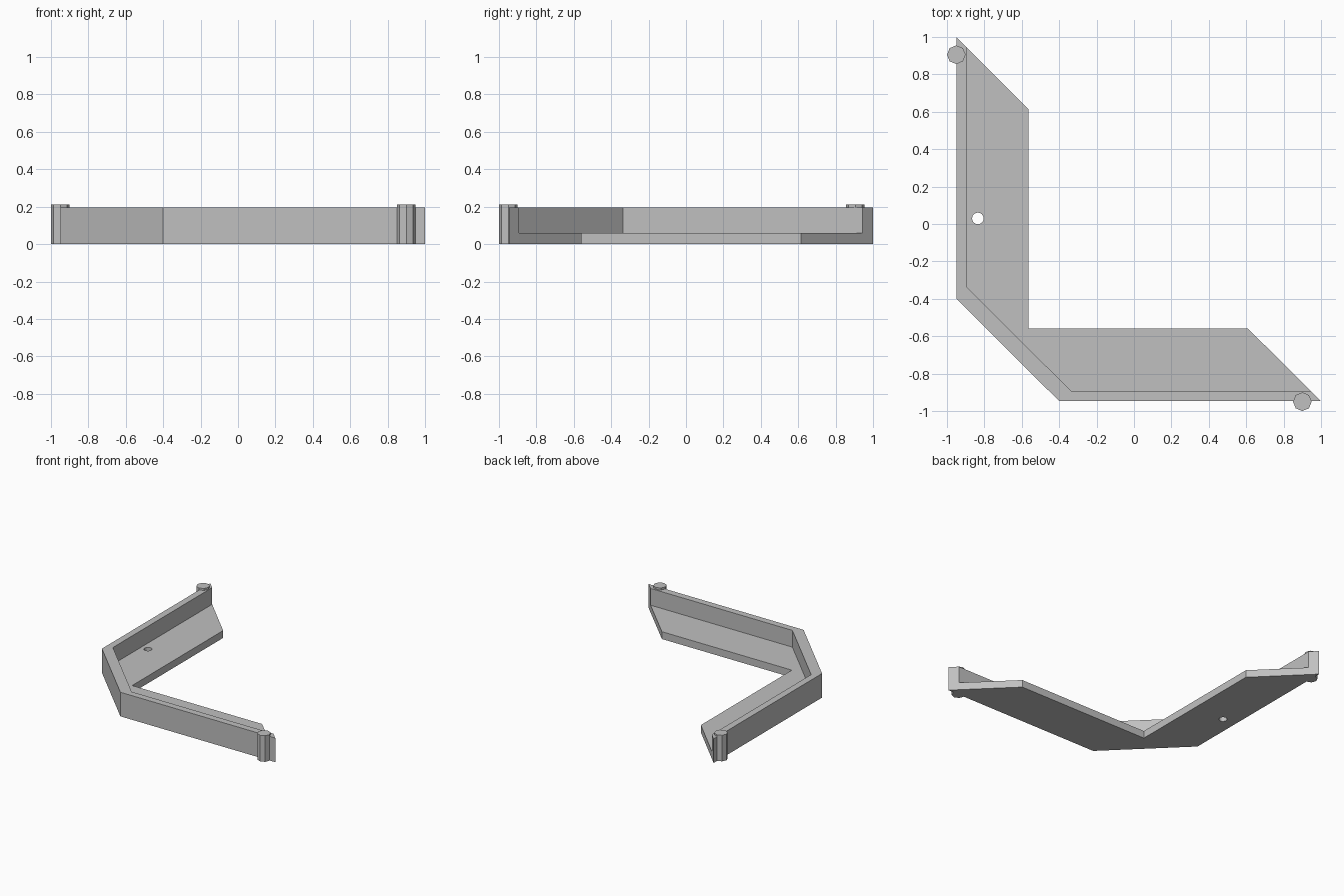
import bpy, bmesh, math

cube = bpy.data.objects.get("Cube")
if cube:
    bpy.data.objects.remove(cube, do_unlink=True)

grey = bpy.data.materials.new("plain_grey")
grey.use_nodes = True
COLOUR = (0.53, 0.53, 0.53, 1)
grey.diffuse_color = COLOUR
grey.node_tree.nodes["Principled BSDF"].inputs["Base Color"].default_value = COLOUR


def prism(name, outline, z0, z1):
    """Extrude a flat outline from z0 to z1."""
    bm = bmesh.new()
    face = bm.faces.new([bm.verts.new((x, y, z0)) for x, y in outline])
    top = bmesh.ops.extrude_face_region(bm, geom=[face])["geom"]
    verts = [v for v in top if isinstance(v, bmesh.types.BMVert)]
    bmesh.ops.translate(bm, verts=verts, vec=(0, 0, z1 - z0))
    bmesh.ops.recalc_face_normals(bm, faces=bm.faces)
    mesh = bpy.data.meshes.new(name)
    bm.to_mesh(mesh)
    bm.free()
    mesh.materials.append(grey)
    obj = bpy.data.objects.new(name, mesh)
    bpy.context.collection.objects.link(obj)
    return obj


def circle(cx, cy, r, sides):
    return [(cx + r * math.cos(math.tau * i / sides),
             cy + r * math.sin(math.tau * i / sides)) for i in range(sides)]


FLOOR, WALL, PIN = 0.06, 0.197, 0.213
outer = [(-0.95, 1.0), (-0.95, -0.4), (-0.4, -0.947), (1.0, -0.947)]
inner = [(-0.895, 0.945), (-0.895, -0.337), (-0.337, -0.892), (0.945, -0.892)]
edge = [(0.61, -0.56), (-0.565, -0.56), (-0.565, 0.615)]

# Outer rim wall and the floor inside it
prism("rim_wall", outer + inner[::-1], 0, WALL)
floor = prism("floor", inner + edge, 0, FLOOR)

# Drilled hole through the floor
drill = prism("hole_cutter", circle(-0.835, 0.03, 0.031, 16), -0.1, 0.15)
drill.hide_render = True
cut = floor.modifiers.new("hole", 'BOOLEAN')
cut.operation = 'DIFFERENCE'
cut.solver = 'EXACT'
cut.object = drill
bpy.context.view_layer.objects.active = floor
bpy.ops.object.modifier_apply(modifier=cut.name)
bpy.data.objects.remove(drill, do_unlink=True)

# Eight-sided pins at the two ends
for name, x, y in (("back_pin", -0.95, 0.905), ("front_pin", 0.9, -0.95)):
    prism(name, circle(x, y, 0.05, 8), 0, PIN)
